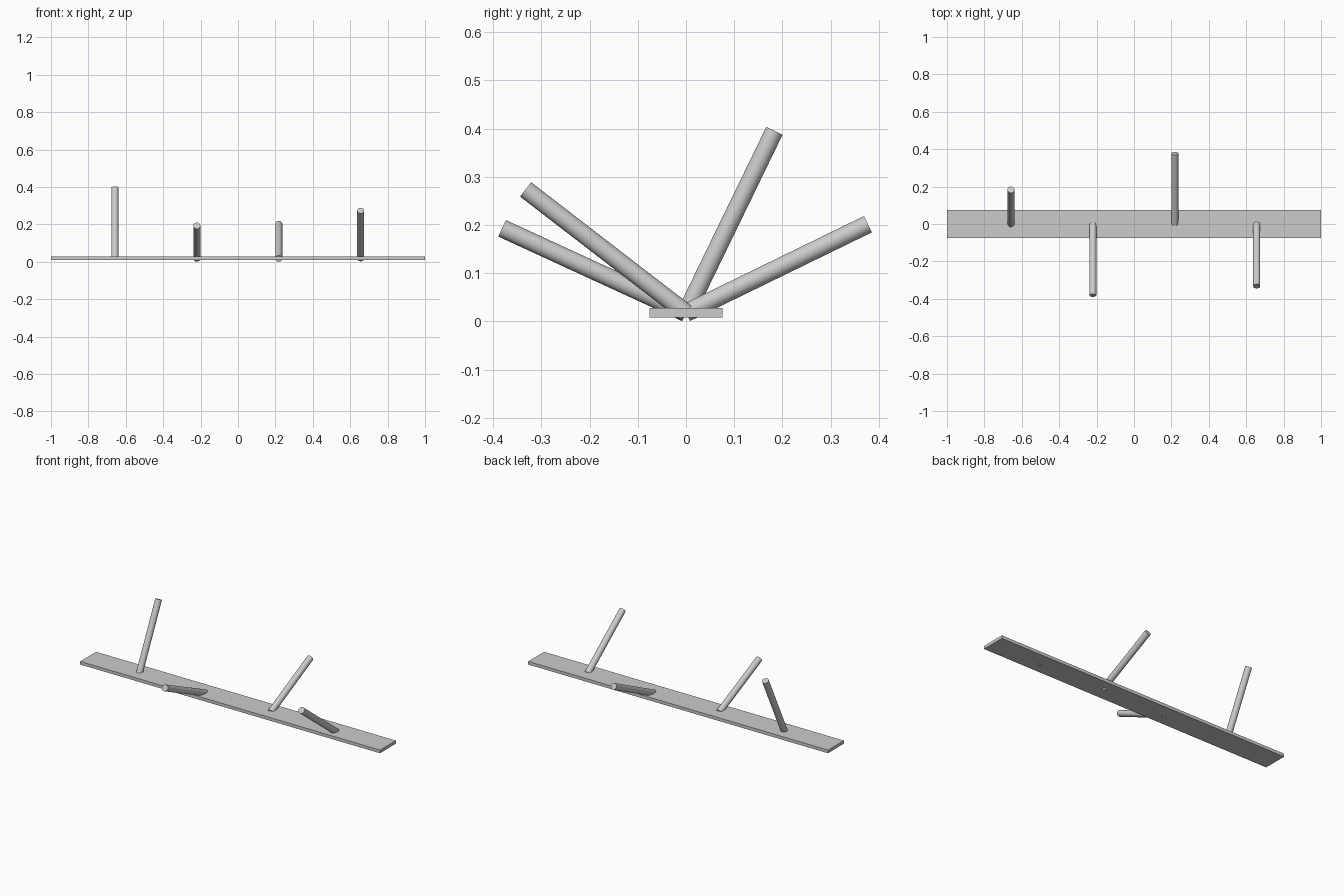
import bpy
import math

cube = bpy.data.objects.get("Cube")
if cube:
    bpy.data.objects.remove(cube, do_unlink=True)

# One plain grey for everything
grey = bpy.data.materials.new("light_grey")
grey.use_nodes = True
colour = (0.6, 0.6, 0.6, 1.0)
grey.diffuse_color = colour
grey.node_tree.nodes["Principled BSDF"].inputs["Base Color"].default_value = colour

CENTRE_Z = 0.0175   # mid height of the board, where the pegs are rooted
PEG_RADIUS = 0.0188
PEG_LENGTH = 0.42

# Flat board
bpy.ops.mesh.primitive_cube_add(size=1, location=(0, 0, CENTRE_Z + 0.0005))
board = bpy.context.object
board.name = "board"
board.scale = (2.0, 0.151, 0.019)
bpy.ops.object.transform_apply(location=False, rotation=False, scale=True)
board.data.materials.append(grey)


def add_peg(name, x, lean):
    """Round peg rooted in the board; positive lean (degrees) tips it forward."""
    a = math.radians(lean)
    half = PEG_LENGTH / 2
    bpy.ops.mesh.primitive_cylinder_add(
        vertices=32, radius=PEG_RADIUS, depth=PEG_LENGTH,
        location=(x, -math.sin(a) * half, CENTRE_Z + math.cos(a) * half),
        rotation=(a, 0, 0))
    peg = bpy.context.object
    peg.name = name
    peg.data.materials.append(grey)
    bpy.ops.object.shade_smooth_by_angle(angle=math.radians(30))


# Four evenly spaced pegs, leaning alternately back and forward
for name, x, lean in (
    ("peg_far_right", -0.658, -25.9),
    ("peg_mid_right", -0.220, 65.3),
    ("peg_mid_left", 0.218, -64.0),
    ("peg_far_left", 0.656, 52.4),
):
    add_peg(name, x, lean)
